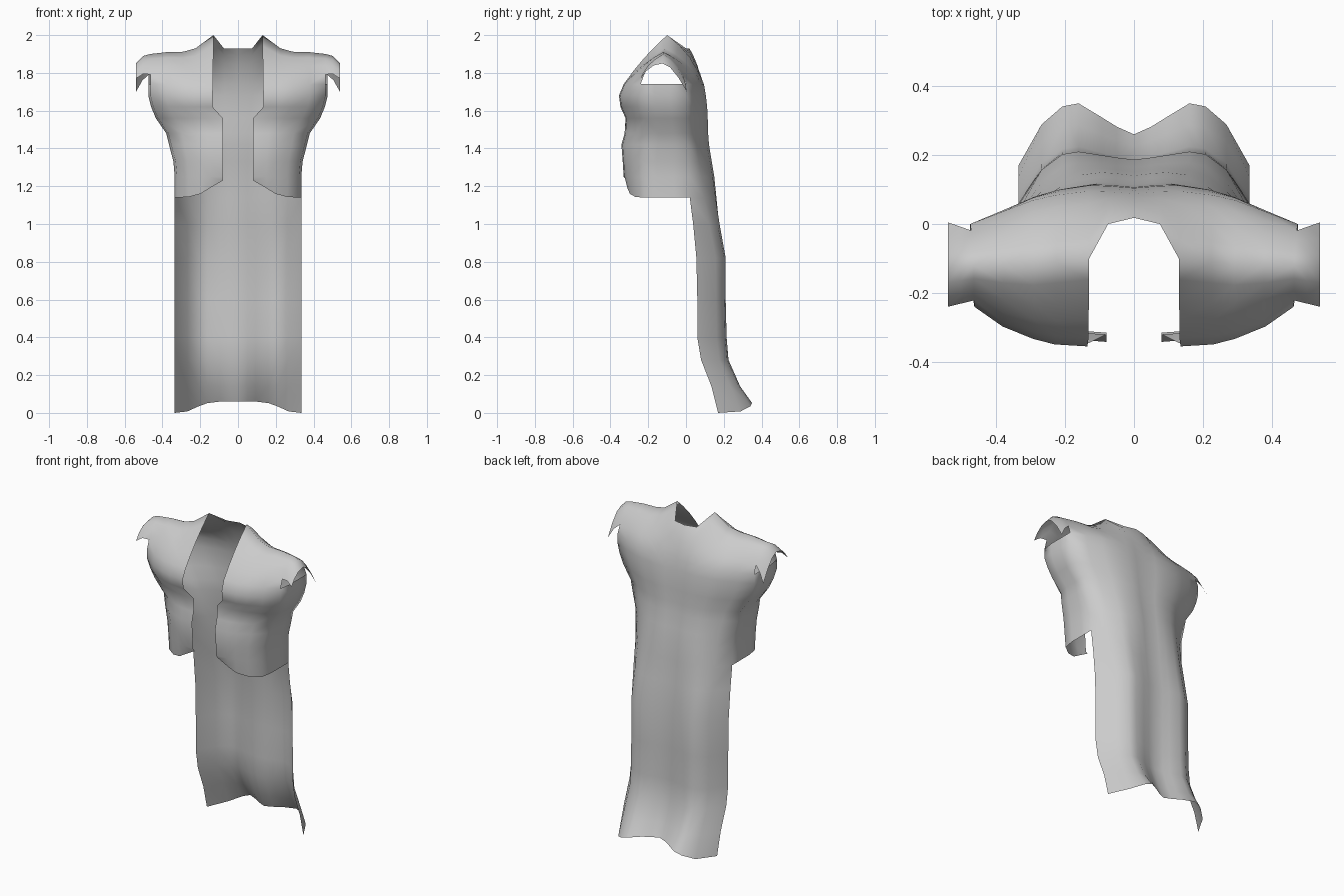
import bpy, bmesh, math
from mathutils import Vector

if "Cube" in bpy.data.objects:
    bpy.data.objects.remove(bpy.data.objects["Cube"])

def lerp(a, b, t):
    return a + (b - a) * t

# Tail rows: z, back y, side-edge y, centre dip
TAIL = [(0, .35, .17, .5), (.14, .287, .135, .4), (.28, .225, .08, .28), (.4, .215, .06, .2),
        (.6, .21, .06, .17), (.82, .21, .055, .15), (1.0, .182, .038, .14)]
# Torso rows: z, back y, back-side y, side x, front y, front-side y, opening x
BODY = [(1.14, .165, .02, .335, -.315, -.22, .08), (1.25, .152, .02, .335, -.33, -.23, .08),
        (1.33, .138, .015, .342, -.335, -.23, .08), (1.42, .122, .01, .365, -.342, -.22, .08),
        (1.48, .117, .005, .38, -.325, -.21, .08), (1.56, .115, .0, .435, -.32, -.22, .08),
        (1.62, .112, .0, .46, -.347, -.23, .135), (1.68, .105, .0, .475, -.355, -.24, .135),
        (1.74, .095, .0, .475, -.33, -.24, .132)]
# Neckline and shoulder ridge, centre to arm
RIDGE = [(0, .018, 1.93), (.075, .0, 1.93), (.13, -.1, 2.0), (.225, -.11, 1.93),
         (.29, -.12, 1.912), (.376, -.12, 1.91), (.465, -.12, 1.9)]
F_BACK = [0, .15, .28, .48, .62, .8, 1]
F_FRONT = [0, .29, .48, .75, 1]
G_BODY = [.93, .98, 1, .88, .72, .38, 0]
G_FRONT = [0, .05, .19, .5, 1]
HEM_BACK = [.06, .06, .06, .052, .035, .008, 0]
HEM_FRONT = [.09, .05, .02, .003, 0]

def back_row(z, yb, ys, xs, dip, hem=None):
    g_tail = [1 - dip, 1 - .75 * dip, 1 - .45 * dip, 1, .95, .66, 0]
    w = min(1, max(0, (z - .85) / .6))
    return [Vector((xs * f, lerp(ys, yb, lerp(g_tail[i], G_BODY[i], w)),
                    z + (hem[i] if hem else 0))) for i, f in enumerate(F_BACK)]

def front_row(z, xs, yf, yfs, xe, hem=None):
    return [Vector((lerp(xe, xs - .012, f), lerp(yf, yfs, G_FRONT[i]),
                    z + (hem[i] if hem else 0))) for i, f in enumerate(F_FRONT)]

def arch(base, ridge, t, bulge):
    a, b = 1 - math.cos(t * math.pi / 2), math.sin(t * math.pi / 2)
    ty, tz = lerp(t, a, bulge), lerp(t, b, bulge)
    return Vector((lerp(base.x, ridge[0], t), lerp(base.y, ridge[1], ty), lerp(base.z, ridge[2], tz)))

def add_grid(bm, rows):
    vs = [[bm.verts.new(p) for p in r] for r in rows]
    for a, b in zip(vs, vs[1:]):
        for i in range(len(a) - 1):
            bm.faces.new((a[i], a[i + 1], b[i + 1], b[i]))

T = (.25, .5, .75, 1)
bm = bmesh.new()

# Back panel: hem to shoulder ridge
back = [back_row(z, yb, ys, .335, d, HEM_BACK if z == 0 else None) for z, yb, ys, d in TAIL]
back += [back_row(z, yb, ys, xs, .12) for z, yb, ys, xs, *_ in BODY]
base = back[-1]
back_top = [[arch(p, RIDGE[i], t, .3 + .04 * i) for i, p in enumerate(base)] for t in T]
add_grid(bm, back + back_top)

# Front panel: waist to shoulder ridge
front = [front_row(z, xs, yf, yfs, xe, HEM_FRONT if z == 1.14 else None)
         for z, _, _, xs, yf, yfs, xe in BODY]
base = front[-1]
front_top = [[arch(p, RIDGE[i + 2], t, .15 + .1 * i) for i, p in enumerate(base)] for t in T]
add_grid(bm, front + front_top)

# Side panel under the armhole
side = []
for b, f in zip(back[len(TAIL):], front):
    mids = [b[-1].lerp(f[-1], t) + Vector((.012 * t, 0, 0)) for t in (.35, .7)]
    side.append([b[-1], *mids, f[-1]])
add_grid(bm, side)

# Short cap sleeve
inner = [r[-1] for r in back_top] + [r[-1] for r in front_top[-2::-1]]
outer = [Vector((.54, y, z)) for y, z in
         [(.005, 1.70), (-.04, 1.775), (-.085, 1.83), (-.125, 1.85), (-.17, 1.84), (-.21, 1.81), (-.24, 1.77)]]
add_grid(bm, [[a, a.lerp(b, .5) + Vector((0, 0, .014)), b] for a, b in zip(inner, outer)])

bmesh.ops.remove_doubles(bm, verts=bm.verts, dist=.0005)
bmesh.ops.recalc_face_normals(bm, faces=bm.faces)
# Face the back panel outward
bm.faces.ensure_lookup_table()
if bm.faces[0].normal.y < 0:
    bmesh.ops.reverse_faces(bm, faces=bm.faces)
for f in bm.faces:
    f.smooth = True

me = bpy.data.meshes.new("long_open_vest")
bm.to_mesh(me)
bm.free()
vest = bpy.data.objects.new("long_open_vest", me)
bpy.context.collection.objects.link(vest)
m = vest.modifiers.new("mirror", 'MIRROR')
m.use_axis[0] = True
m.use_clip = True
